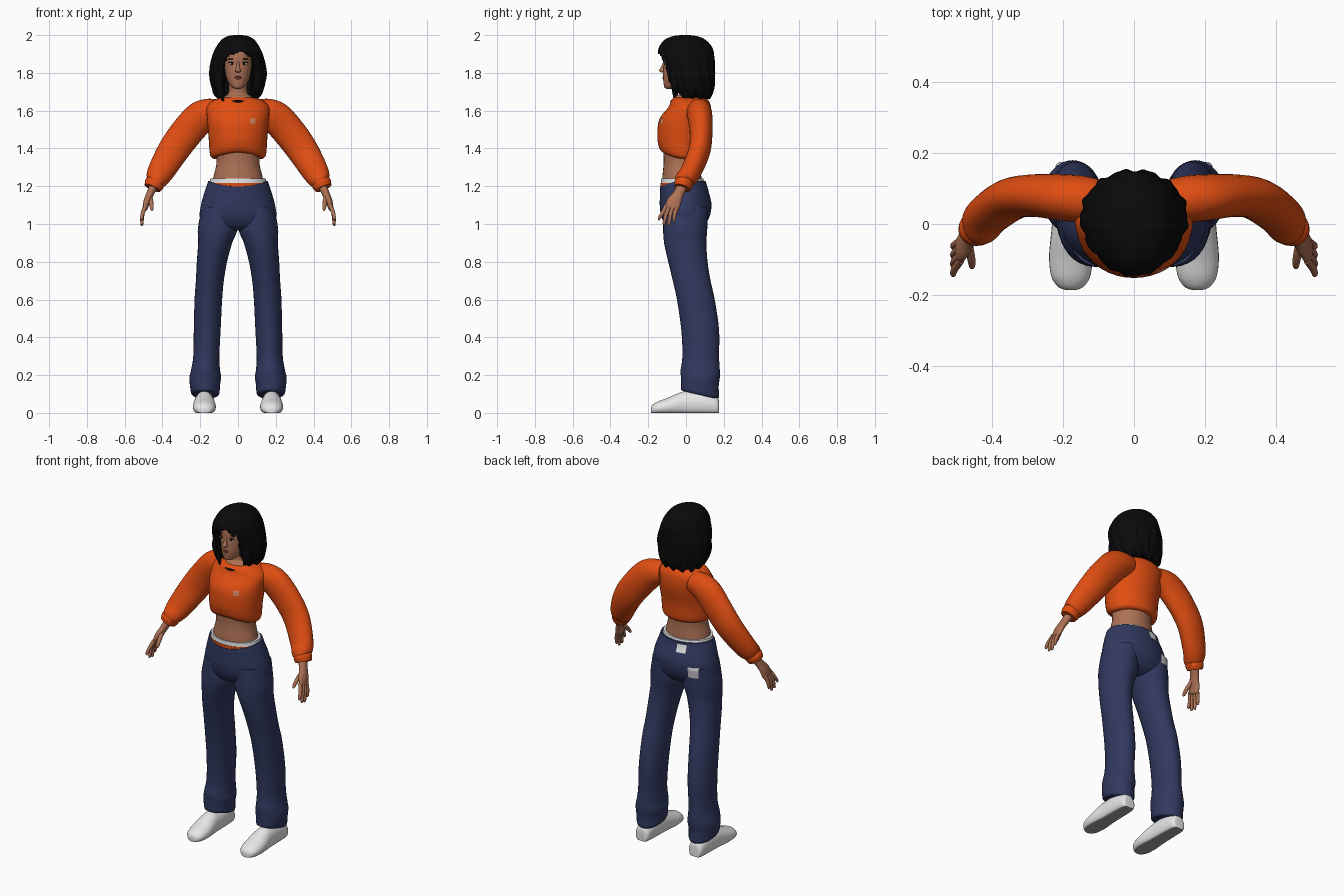
import bpy, bmesh, math
from mathutils import Vector

if "Cube" in bpy.data.objects:
    bpy.data.objects.remove(bpy.data.objects["Cube"])


def material(name, rgb):
    m = bpy.data.materials.new(name)
    m.diffuse_color = (*rgb, 1)
    m.use_nodes = True
    m.node_tree.nodes["Principled BSDF"].inputs["Base Color"].default_value = m.diffuse_color
    return m


ORANGE = material("orange cloth", (0.75, 0.075, 0.006))
NAVY = material("navy cloth", (0.03, 0.04, 0.115))
SKIN = material("skin", (0.42, 0.165, 0.09))
BLACK = material("black", (0.003, 0.003, 0.003))
WHITE = material("white", (0.8, 0.8, 0.8))
SOLE = material("sole grey", (0.35, 0.35, 0.35))
TAN = material("patch tan", (0.6, 0.24, 0.12))
LIP = material("lip", (0.3, 0.075, 0.055))
PATCH = material("patch grey", (0.5, 0.5, 0.52))


def finish(name, bm, mat, mirror=False):
    bmesh.ops.recalc_face_normals(bm, faces=bm.faces)
    me = bpy.data.meshes.new(name)
    bm.to_mesh(me)
    bm.free()
    me.materials.append(mat)
    ob = bpy.data.objects.new(name, me)
    bpy.context.collection.objects.link(ob)
    if mirror:
        ob.modifiers.new("Mirror", 'MIRROR').use_mirror_merge = False
    return ob


def spline(rows, steps):
    """Smooth interpolation through rows of numbers."""
    out = []
    for i in range(len(rows) - 1):
        a, b, c, d = (rows[max(0, min(len(rows) - 1, i + k))] for k in (-1, 0, 1, 2))
        for s in range(steps):
            t = s / steps
            out.append([q + 0.5 * t * (r - p + t * (2*p - 5*q + 4*r - w + t * (3*(q - r) + w - p)))
                        for p, q, r, w in zip(a, b, c, d)])
    return out + [list(rows[-1])]


def loft(name, rows, mat, axis=None, mirror=False, segs=28, steps=4, shape=None):
    """Skin elliptical rings (x, y, z, ru, rv); axis z/y fixes the ring plane, else it follows the path."""
    rings = spline(rows, steps)
    bm = bmesh.new()
    loops = []
    for i, (x, y, z, ru, rv) in enumerate(rings):
        c = Vector((x, y, z))
        if axis == 'z':
            u, v = Vector((1, 0, 0)), Vector((0, 1, 0))
        elif axis == 'y':
            u, v = Vector((1, 0, 0)), Vector((0, 0, 1))
        else:
            t = (Vector(rings[min(i + 1, len(rings) - 1)][:3]) - Vector(rings[max(i - 1, 0)][:3])).normalized()
            v = Vector((0, 1, 0))
            v = (v - t * v.dot(t)).normalized()
            u = t.cross(v)
        loop = []
        for k in range(segs):
            a = 2 * math.pi * k / segs
            p = c + u * ru * math.cos(a) + v * rv * math.sin(a)
            loop.append(bm.verts.new(shape(p, a) if shape else p))
        loops.append(loop)
    for A, B in zip(loops, loops[1:]):
        for k in range(segs):
            n = (k + 1) % segs
            bm.faces.new((A[k], A[n], B[n], B[k]))
    bm.faces.new(loops[0])
    bm.faces.new(loops[-1])
    return finish(name, bm, mat, mirror)


def stack(rows):
    """(z, y, rx, ry) rows to centred ring rows."""
    return [(0, y, z, rx, ry) for z, y, rx, ry in rows]


def ellipsoid(name, loc, size, mat, mirror=False):
    bm = bmesh.new()
    bmesh.ops.create_uvsphere(bm, u_segments=16, v_segments=10, radius=1)
    for v in bm.verts:
        v.co = Vector(loc) + Vector(a * b for a, b in zip(v.co, size))
    return finish(name, bm, mat, mirror)


def cloth_patch(name, x, z, w, h, back, mat):
    """Thin plate laid on the surface below it."""
    deps = bpy.context.evaluated_depsgraph_get()
    s = 1 if back else -1
    bm = bmesh.new()
    bmesh.ops.create_grid(bm, x_segments=6, y_segments=6, size=0.5)
    for v in bm.verts:
        px, pz = x + v.co.x * w, z + v.co.y * h
        hit, loc, *_ = bpy.context.scene.ray_cast(deps, (px, s, pz), (0, -s, 0))
        v.co = (px, (loc.y if hit else 0.12 * s) + 0.004 * s, pz)
    return finish(name, bm, mat)


# Cropped sweater: body with arched hem, sleeves, collar
def hem_arch(p, a):
    if p.z < 1.46:
        p.z += 0.045 * max(0, -p.y / 0.14) ** 2 * min(1, (1.46 - p.z) / 0.09)
    return p


loft("sweater_body", stack([
    (1.345, -.02, .13, .11), (1.365, -.02, .148, .125), (1.45, -.02, .155, .132),
    (1.55, -.005, .163, .138), (1.62, .02, .165, .112), (1.655, .02, .13, .098),
    (1.67, .015, .08, .076)]), ORANGE, 'z', segs=40, shape=hem_arch)
loft("sleeve", [
    (.10, .065, 1.60, .06, .06), (.15, .07, 1.59, .075, .066), (.205, .075, 1.56, .086, .065),
    (.28, .08, 1.475, .086, .06), (.345, .07, 1.385, .082, .058), (.41, .025, 1.275, .07, .055),
    (.43, -.005, 1.235, .058, .053), (.437, -.01, 1.222, .05, .048), (.443, -.013, 1.212, .053, .05),
    (.453, -.02, 1.19, .045, .043)], ORANGE, mirror=True)
collar = [(.081 * math.cos(a), .008 + .084 * math.sin(a), 1.664 + .016 * math.sin(a))
          for a in (2 * math.pi * k / 36 for k in range(36))]
curve = bpy.data.curves.new("collar", 'CURVE')
curve.dimensions, curve.bevel_depth, curve.bevel_resolution = '3D', 0.008, 2
line = curve.splines.new('POLY')
line.points.add(35)
for pt, co in zip(line.points, collar):
    pt.co = (*co, 1)
line.use_cyclic_u = True
curve.materials.append(BLACK)
bpy.context.collection.objects.link(bpy.data.objects.new("collar", curve))

# Waist and layered waistbands
loft("waist", stack([
    (1.19, -.02, .14, .108), (1.25, -.022, .13, .103), (1.33, -.02, .113, .098),
    (1.42, -.017, .124, .104), (1.47, -.015, .125, .1)]), SKIN, 'z', segs=36)
loft("white_waistband", stack([(1.212, -.018, .151, .116), (1.24, -.02, .146, .112)]), WHITE, 'z', segs=36)
loft("orange_waistband", stack([(1.18, -.016, .154, .12), (1.217, -.018, .152, .118)]), ORANGE, 'z', segs=36)


# Trousers: hips with dipped front edge, baggy legs
def front_dip(p, a):
    if p.z > 1.15:
        p.z -= 0.026 * max(0, -p.y / 0.13) ** 2 * (p.z - 1.15) / 0.075
    return p


def leg_hem(p, a):
    if p.z < 0.2:
        p.z += -0.022 * math.sin(a) * (0.2 - p.z) / 0.11
    return p


loft("trouser_hips", stack([
    (1.228, -.017, .158, .121), (1.2, -.015, .167, .124), (1.15, -.006, .183, .132),
    (1.1, -.002, .196, .137), (1.04, -.003, .203, .128), (.99, -.005, .18, .1),
    (.965, -.005, .11, .06)]), NAVY, 'z', segs=40, shape=front_dip)
loft("trouser_leg", [
    (.105, 0, 1.09, .085, .118), (.107, -.004, .98, .105, .117), (.121, -.004, .9, .09, .112),
    (.138, .01, .8, .08, .104), (.149, .03, .7, .074, .1), (.157, .052, .6, .073, .1),
    (.163, .075, .44, .071, .1), (.168, .078, .3, .069, .097), (.172, .075, .225, .077, .104),
    (.173, .076, .19, .084, .103), (.175, .073, .15, .08, .1), (.173, .074, .105, .075, .101),
    (.172, .074, .095, .066, .09)], NAVY, 'z', mirror=True, segs=32, shape=leg_hem)


# Shoes with grey soles
def flatten(p, a):
    p.z = max(p.z, 0)
    return p


shoe = loft("shoe", [(.178, y, h * .4, w, h * .6) for y, w, h in (
    (.175, .02, .05), (.165, .042, .085), (.1, .05, .115), (0, .053, .115), (-.05, .058, .1),
    (-.1, .061, .078), (-.15, .054, .06), (-.178, .034, .042), (-.186, .012, .026))],
    WHITE, 'y', mirror=True, shape=flatten)
shoe.data.materials.append(SOLE)
for f in shoe.data.polygons:
    if f.center.z < 0.002:
        f.material_index = 1

# Hands
loft("palm", [(.443, -.015, 1.21, .024, .03), (.465, -.04, 1.16, .02, .028),
              (.482, -.062, 1.12, .018, .038), (.491, -.075, 1.085, .014, .038),
              (.493, -.078, 1.075, .008, .03)], SKIN, mirror=True, segs=16)
for i, tip_z in enumerate((1.02, .995, .99, 1.01)):
    y = -.103 + .019 * i
    tip = -.142 + .026 * i
    loft(f"finger_{i + 1}", [
        (.488, y, 1.1, .011, .011), (.505, (y + tip) / 2 - .004, 1.055, .0105, .0105),
        (.509, tip, tip_z + .01, .008, .008), (.508, tip, tip_z, .003, .003)],
        SKIN, mirror=True, segs=10, steps=3)
loft("thumb", [(.468, -.055, 1.145, .014, .014), (.459, -.092, 1.11, .012, .012),
               (.456, -.118, 1.08, .009, .009), (.457, -.122, 1.07, .003, .003)],
     SKIN, mirror=True, segs=10, steps=3)

# Neck, head and face
loft("neck", stack([(1.64, .012, .08, .08), (1.674, .014, .074, .07), (1.695, .015, .052, .05),
                    (1.78, 0, .048, .05)]), SKIN, 'z')
loft("head", stack([
    (1.716, -.088, .012, .015), (1.722, -.082, .028, .032), (1.74, -.065, .045, .053),
    (1.77, -.045, .06, .076), (1.81, -.035, .069, .085), (1.85, -.028, .073, .09),
    (1.9, -.02, .074, .096), (1.95, -.01, .055, .075)]), SKIN, 'z', segs=32)
loft("nose", stack([(1.863, -.112, .006, .006), (1.83, -.122, .009, .011), (1.812, -.126, .015, .018),
                    (1.802, -.118, .011, .012)]), SKIN, 'z', segs=14)
ellipsoid("upper_lip", (0, -.117, 1.779), (.02, .007, .005), LIP)
ellipsoid("lower_lip", (0, -.116, 1.771), (.017, .008, .006), LIP)
ellipsoid("eye", (.033, -.107, 1.848), (.015, .006, .007), WHITE, True)
ellipsoid("iris", (.032, -.111, 1.848), (.006, .004, .0065), BLACK, True)
ellipsoid("upper_lash", (.034, -.109, 1.855), (.017, .006, .003), BLACK, True)
ellipsoid("brow", (.035, -.108, 1.873), (.02, .006, .003), BLACK, True)


# Bob hair: wavy shell with an opening for the face below the fringe
def hair_shape(p, a):
    low = max(0, min(1, (1.98 - p.z) / 0.12))
    k = 1 + low * (0.022 * math.sin(13 * a + 9 * p.z) + 0.014 * math.sin(23 * a - 14 * p.z))
    p.x *= k
    p.y *= k
    if p.z < 1.71:
        p.z += 0.012 * math.sin(11 * a)
    fringe = 1.907 - 8 * (p.x - .01) ** 2 + 0.006 * math.sin(110 * p.x)
    if p.y < 0 and abs(p.x) < 0.074 and p.z < fringe:
        p.y = 0
    return p


loft("hair", stack([
    (2.0, -.005, .02, .025), (1.993, -.005, .058, .07), (1.972, -.005, .09, .112),
    (1.93, -.002, .118, .143), (1.88, .003, .136, .146), (1.8, .018, .151, .134),
    (1.74, .025, .142, .126), (1.695, .04, .124, .102), (1.67, .045, .1, .08)]),
    BLACK, 'z', segs=96, steps=6, shape=hair_shape)
for side, end in ((-1, 1.65), (1, 1.69)):
    loft("side_lock", [
        (side * .085, -.055, 1.87, .015, .02), (side * .1, -.06, 1.78, .025, .025),
        (side * .096, -.055, 1.72, .024, .022), (side * .078, -.06, end, .004, .004)],
        BLACK, segs=12)

# Cloth patches
bpy.context.view_layer.update()
cloth_patch("chest_patch", .078, 1.545, .03, .028, False, TAN)
cloth_patch("back_pocket_patch", -.125, 1.07, .058, .058, True, PATCH)
cloth_patch("waist_label", -.045, 1.195, .055, .045, True, WHITE)

# Smooth shading with crisp edges
for ob in bpy.context.scene.objects:
    ob.select_set(ob.type == 'MESH')
    if ob.type == 'MESH':
        bpy.context.view_layer.objects.active = ob
bpy.ops.object.shade_smooth_by_angle(angle=math.radians(50))
